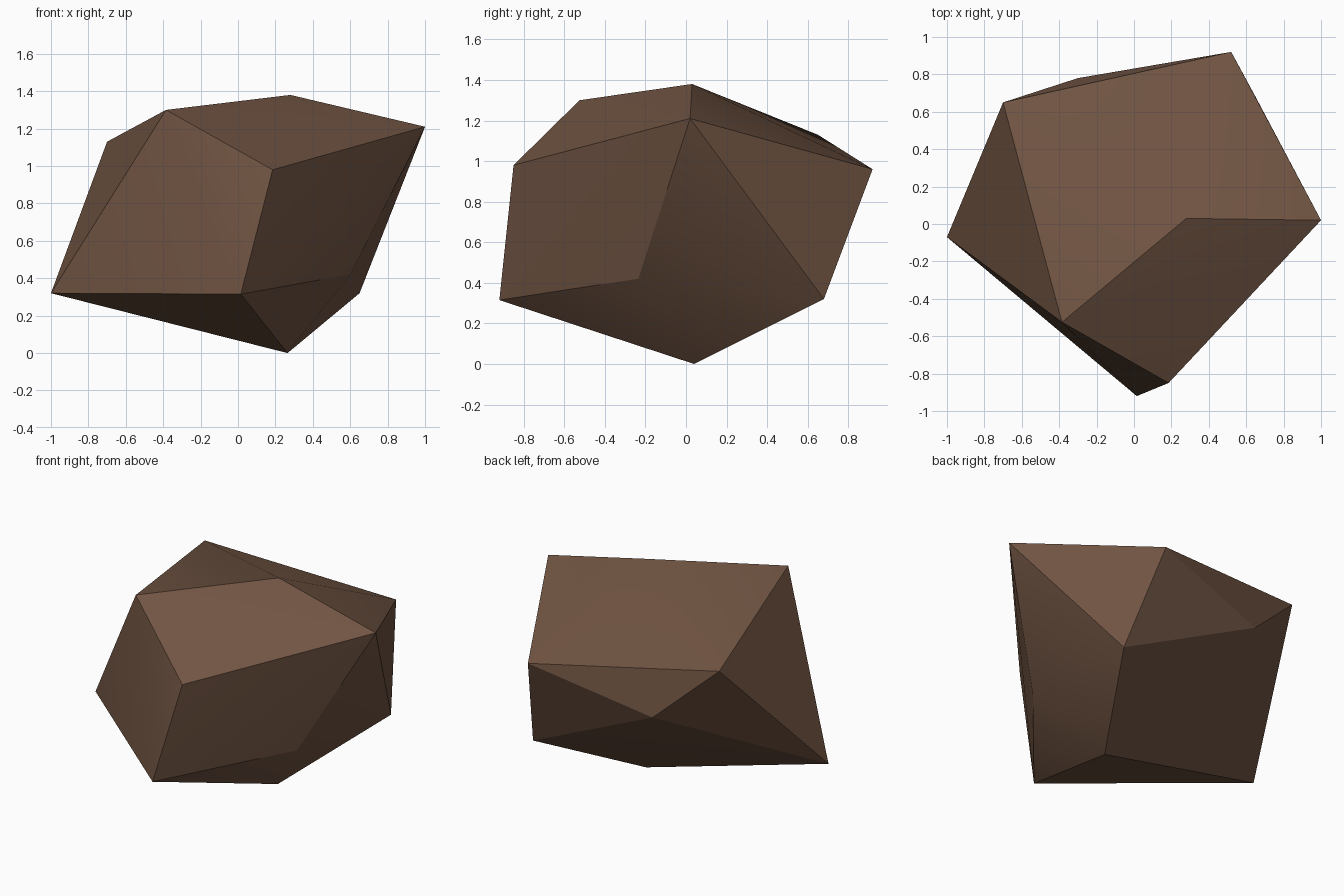
import bpy
import bmesh
import math

cube = bpy.data.objects.get("Cube")
if cube:
    bpy.data.objects.remove(cube, do_unlink=True)

# Single matte brown stone colour
brown = bpy.data.materials.new("brown_stone")
colour = (0.165, 0.09, 0.056, 1.0)
brown.diffuse_color = colour
brown.use_nodes = True
bsdf = brown.node_tree.nodes["Principled BSDF"]
bsdf.inputs["Base Color"].default_value = colour
bsdf.inputs["Roughness"].default_value = 0.9

# Corners of the rock, from crown to base
corners = [
    # upper ring and crown
    (0.28, 0.03, 1.38), (-0.385, -0.525, 1.30), (1.0, 0.02, 1.21),
    (-0.70, 0.65, 1.13), (0.185, -0.85, 0.98), (0.52, 0.92, 0.96),
    # lower ring
    (-0.30, 0.78, 0.765), (0.60, -0.235, 0.42), (-1.0, -0.07, 0.32),
    (0.65, 0.68, 0.32), (0.015, -0.92, 0.315),
    # lowest point
    (0.265, 0.04, 0.0),
]

# Wrap the corners in a faceted hull
bm = bmesh.new()
for co in corners:
    bm.verts.new(co)
bmesh.ops.convex_hull(bm, input=bm.verts[:])
bmesh.ops.recalc_face_normals(bm, faces=bm.faces[:])
mesh = bpy.data.meshes.new("rock")
bm.to_mesh(mesh)
bm.free()
mesh.materials.append(brown)

rock = bpy.data.objects.new("rock", mesh)
bpy.context.collection.objects.link(rock)

# Blend nearly flat facets, keep the real edges crisp
bpy.ops.object.select_all(action='DESELECT')
rock.select_set(True)
bpy.context.view_layer.objects.active = rock
bpy.ops.object.shade_smooth_by_angle(angle=math.radians(25))
